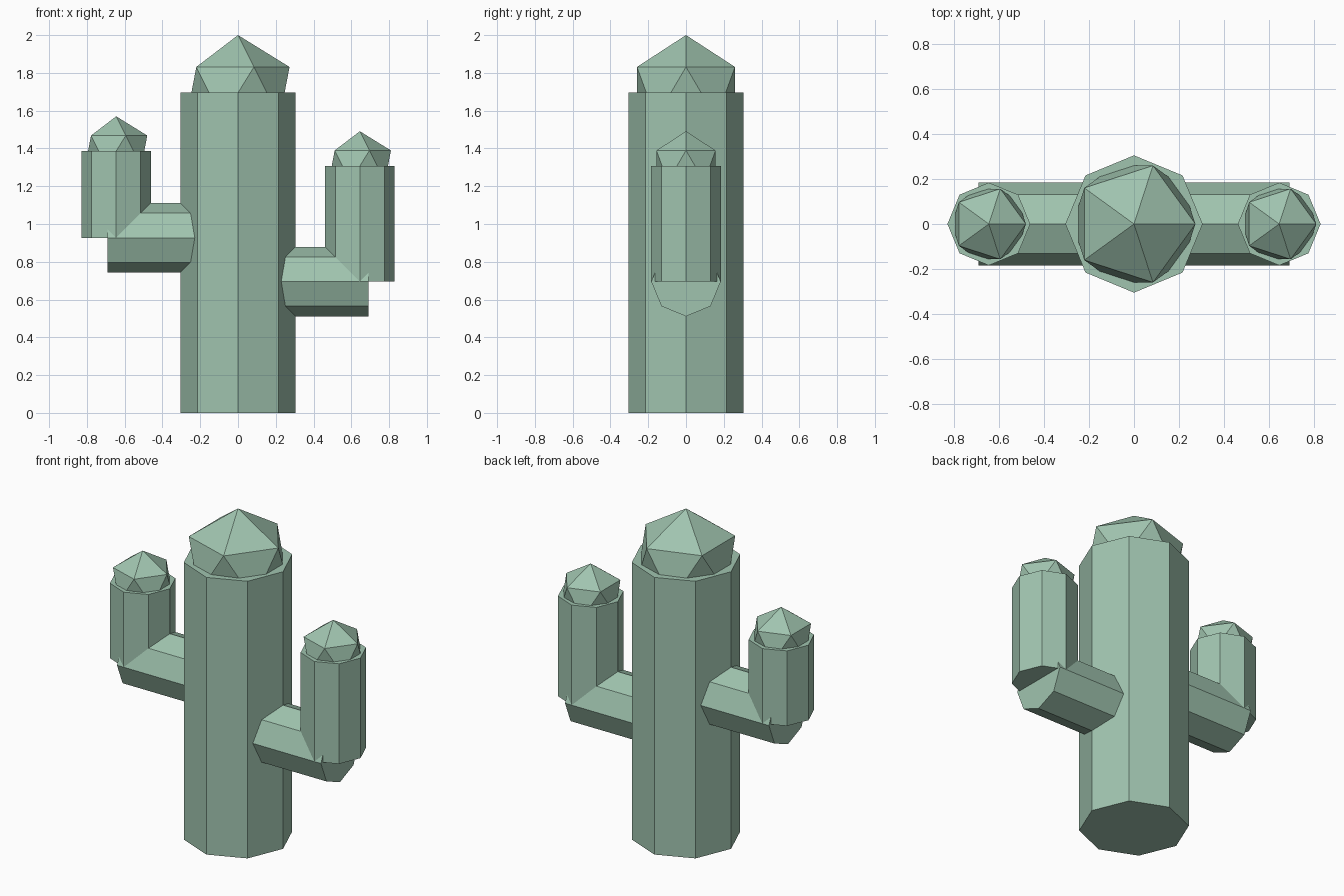
import bpy
from math import pi

cube = bpy.data.objects.get("Cube")
if cube:
    bpy.data.objects.remove(cube, do_unlink=True)

# Single cactus colour
green = bpy.data.materials.new("cactus_green")
green.use_nodes = True
colour = (0.352, 0.552, 0.429, 1)
green.diffuse_color = colour
green.node_tree.nodes["Principled BSDF"].inputs["Base Color"].default_value = colour


def finish(name):
    obj = bpy.context.object
    obj.name = name
    obj.data.materials.append(green)
    bpy.ops.object.shade_flat()


def stem(name, radius, length, centre, tilt=0):
    """Eight-sided column, upright or tilted about y."""
    bpy.ops.mesh.primitive_cylinder_add(
        vertices=8, radius=radius, depth=length, location=centre, rotation=(0, tilt, 0))
    finish(name)


def tip(name, radius, x, z):
    """Faceted dome whose lower half sits inside its stem."""
    bpy.ops.mesh.primitive_ico_sphere_add(subdivisions=1, radius=radius, location=(x, 0, z))
    finish(name)


# Trunk
TRUNK_R, TRUNK_TOP = 0.305, 1.695
stem("trunk", TRUNK_R, TRUNK_TOP, (0, 0, TRUNK_TOP / 2))
tip("trunk_tip", TRUNK_R, 0, TRUNK_TOP)

# Arms: a level branch out of the trunk, then an upright with a tip
ARM_R, ARM_X, BRANCH_START, BRANCH_END = 0.184, 0.645, 0.1, 0.69
for side, sign, low, high in (("left", 1, 0.695, 1.307), ("right", -1, 0.927, 1.386)):
    middle = sign * (BRANCH_START + BRANCH_END) / 2
    stem(side + "_branch", ARM_R, BRANCH_END - BRANCH_START, (middle, 0, low), pi / 2)
    stem(side + "_upright", ARM_R, high - low, (sign * ARM_X, 0, (low + high) / 2))
    tip(side + "_tip", ARM_R, sign * ARM_X, high)
